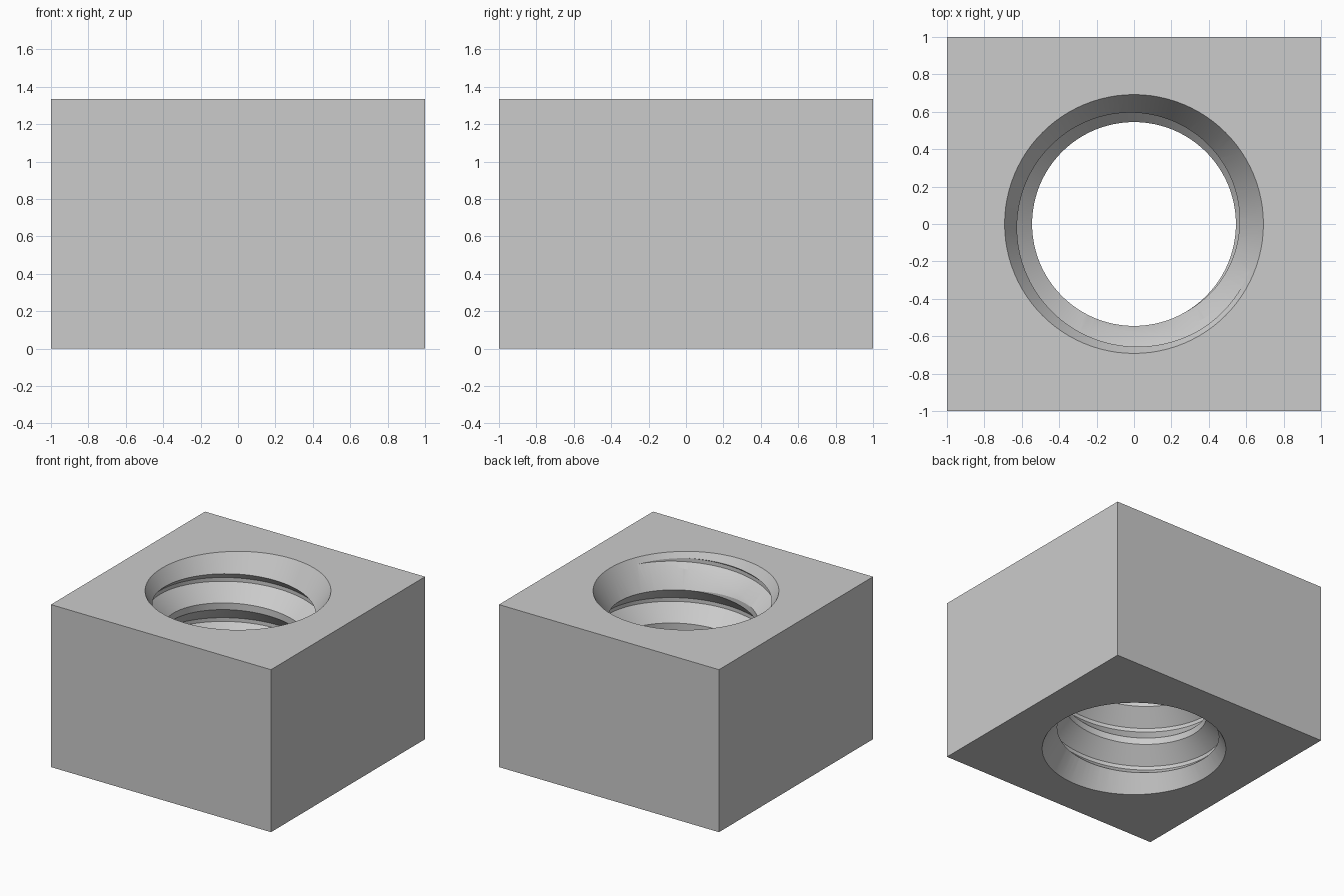
import bpy, bmesh
from math import cos, sin, tau

cube = bpy.data.objects.get("Cube")
if cube:
    bpy.data.objects.remove(cube, do_unlink=True)

HEIGHT = 1.335
MINOR, MAJOR = 0.545, 0.667      # thread crest and root radii
RIM = 0.692                      # countersink radius at the faces
PITCH, CREST = 0.33, 0.055
CREST_Z = HEIGHT - 0.2           # lower edge of a crest at angle zero
STEPS = 96
SLOPE = 1.73                     # countersink depth per unit of radius


def to_object(name, bm):
    bmesh.ops.recalc_face_normals(bm, faces=bm.faces)
    mesh = bpy.data.meshes.new(name)
    bm.to_mesh(mesh)
    bm.free()
    obj = bpy.data.objects.new(name, mesh)
    bpy.context.collection.objects.link(obj)
    return obj


def thread_cutter():
    """Solid screw: one thread profile stacked and swept up a full turn."""
    bm = bmesh.new()
    depth = MAJOR - MINOR
    profile = [(0, MINOR), (CREST, MINOR),
               (CREST + depth, MAJOR), (PITCH - depth, MAJOR)]
    turns, start = 8, CREST_Z - 6 * PITCH
    columns = []
    for i in range(STEPS):
        a = tau * i / STEPS
        # column 0 is one turn longer so that the sweep meets itself
        count = turns + (1 if i == 0 else 0)
        columns.append([bm.verts.new((r * cos(a), r * sin(a),
                                      start + PITCH * (t + i / STEPS) + z))
                        for t in range(count) for z, r in profile])
    n = turns * len(profile)
    for i in range(STEPS):
        left = columns[i]
        right = columns[i + 1] if i + 1 < STEPS else columns[0][len(profile):]
        for k in range(n - 1):
            bm.faces.new((left[k], right[k], right[k + 1], left[k + 1]))
    # close both ends with a fan to the axis
    bottom = bm.verts.new((0, 0, start - 1))
    top = bm.verts.new((0, 0, start + PITCH * (turns + 1) + 1))
    for e in [e for e in bm.edges if e.is_boundary]:
        mid = (e.verts[0].co.z + e.verts[1].co.z) / 2
        bm.faces.new((*e.verts, bottom if mid < HEIGHT / 2 else top))
    return to_object("thread_cutter", bm)


def countersink_cutter(name, z, direction):
    """Truncated cone that widens out through one face of the block."""
    bm = bmesh.new()
    inner, extra = MINOR - 0.1, 0.1
    rings = []
    for r in (inner, RIM + extra):
        h = z + direction * SLOPE * (r - RIM)
        rings.append([bm.verts.new((r * cos(tau * i / STEPS), r * sin(tau * i / STEPS), h))
                      for i in range(STEPS)])
    for i in range(STEPS):
        j = (i + 1) % STEPS
        bm.faces.new((rings[0][i], rings[0][j], rings[1][j], rings[1][i]))
    for ring in rings:
        bm.faces.new(ring)
    return to_object(name, bm)


# Square block
bm = bmesh.new()
bmesh.ops.create_cube(bm, size=2)
for v in bm.verts:
    v.co.z = HEIGHT if v.co.z > 0 else 0
nut = to_object("square_nut", bm)

# Threaded bore and countersinks
bpy.context.view_layer.objects.active = nut
for cutter in (thread_cutter(),
               countersink_cutter("top_countersink_cutter", HEIGHT, 1),
               countersink_cutter("bottom_countersink_cutter", 0, -1)):
    cutter.hide_render = True
    mod = nut.modifiers.new("cut", "BOOLEAN")
    mod.operation, mod.solver, mod.object = "DIFFERENCE", "EXACT", cutter
    bpy.ops.object.modifier_apply(modifier=mod.name)
    bpy.data.objects.remove(cutter, do_unlink=True)

# Grey metal
mat = bpy.data.materials.new("plain_grey")
mat.use_nodes = True
colour = (0.6, 0.6, 0.6, 1)
mat.diffuse_color = colour
mat.node_tree.nodes["Principled BSDF"].inputs["Base Color"].default_value = colour
nut.data.materials.clear()
nut.data.materials.append(mat)

bpy.ops.object.select_all(action="DESELECT")
nut.select_set(True)
bpy.ops.object.shade_smooth_by_angle(angle=0.4)
